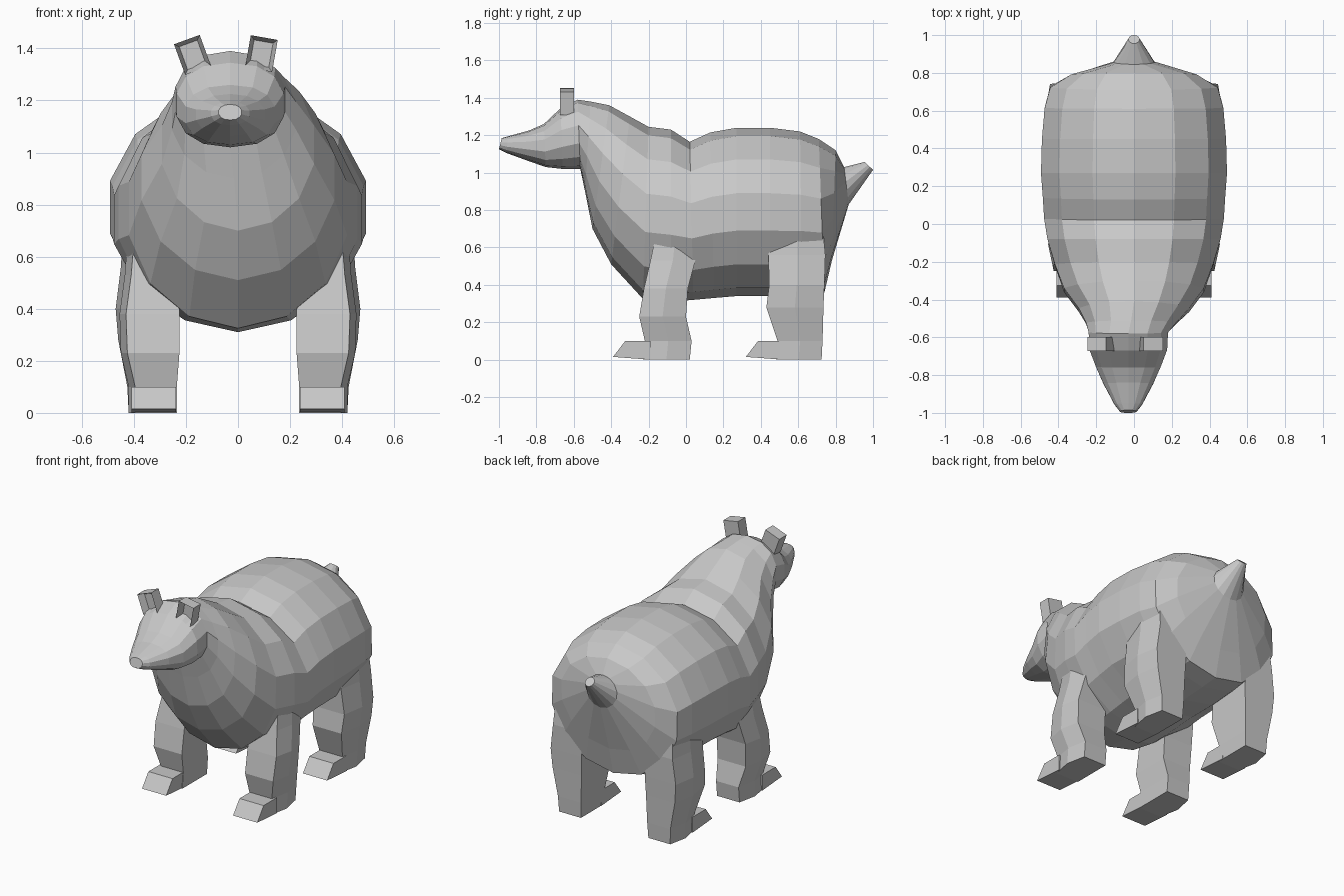
import bpy, bmesh, math
from mathutils import Matrix, Vector

if "Cube" in bpy.data.objects:
    bpy.data.objects.remove(bpy.data.objects["Cube"])

fur = bpy.data.materials.new("fur grey")
fur.diffuse_color = (0.58, 0.58, 0.58, 1)
fur.use_nodes = True
fur.node_tree.nodes["Principled BSDF"].inputs["Base Color"].default_value = fur.diffuse_color


def finish(bm, name):
    bmesh.ops.recalc_face_normals(bm, faces=bm.faces)
    me = bpy.data.meshes.new(name)
    bm.to_mesh(me)
    bm.free()
    me.materials.append(fur)
    ob = bpy.data.objects.new(name, me)
    bpy.context.collection.objects.link(ob)
    return ob


def loft(bm, rings):
    """Skin a list of equal-length point rings and cap both ends."""
    vr = [[bm.verts.new(p) for p in r] for r in rings]
    n = len(vr[0])
    for a, b in zip(vr, vr[1:]):
        for i in range(n):
            j = (i + 1) % n
            bm.faces.new((a[i], a[j], b[j], b[i]))
    bm.faces.new(vr[0])
    bm.faces.new(vr[-1])


def hoop(ty, tz, by, bz, hw, cx=0.0, p=1.0, n=14):
    """Rounded ring from a top point to a bottom point, in a tilted plane."""
    pts = []
    for i in range(n):
        t = 2 * math.pi * i / n
        s, c = math.sin(t), math.cos(t)
        s = math.copysign(abs(s) ** p, s)
        c = math.copysign(abs(c) ** p, c)
        pts.append((cx + hw * s, (ty + by) / 2 + c * (ty - by) / 2,
                    (tz + bz) / 2 + c * (tz - bz) / 2))
    return pts


# Body, neck, head and tail as one skin: top y, z, bottom y, z, half width, x shift
sections = [
    (-0.985, 1.185, -1.00, 1.125, 0.045, -0.03, 0.9),
    (-0.95, 1.195, -0.96, 1.105, 0.075, -0.03, 0.9),
    (-0.84, 1.225, -0.85, 1.065, 0.135, -0.03, 0.9),
    (-0.76, 1.26, -0.75, 1.03, 0.175, -0.03, 0.85),
    (-0.67, 1.345, -0.66, 1.02, 0.21, -0.03, 0.85),
    (-0.58, 1.39, -0.565, 1.02, 0.215, -0.03, 0.9),
    (-0.51, 1.38, -0.54, 0.90, 0.245, -0.015),
    (-0.41, 1.36, -0.50, 0.70, 0.30),
    (-0.30, 1.30, -0.40, 0.51, 0.38),
    (-0.20, 1.245, -0.23, 0.325, 0.43),
    (-0.08, 1.23, -0.08, 0.31, 0.47),
    (0.02, 1.165, 0.04, 0.32, 0.488),
    (0.13, 1.215, 0.15, 0.33, 0.495),
    (0.27, 1.24, 0.27, 0.34, 0.505),
    (0.45, 1.24, 0.45, 0.34, 0.50),
    (0.61, 1.22, 0.62, 0.35, 0.485),
    (0.71, 1.18, 0.74, 0.36, 0.455),
    (0.80, 1.12, 0.78, 0.53, 0.34),
    (0.845, 1.03, 0.87, 0.83, 0.11),
    (0.955, 1.057, 1.00, 1.015, 0.03),
]
bm = bmesh.new()
loft(bm, [hoop(*s) for s in sections])
finish(bm, "body")


# Legs: height, front y, back y, inner x, outer x
def leg_ring(z, y0, y1, x0, x1):
    ym, xm = (y0 + y1) / 2, x1 - 0.025
    return [(x0, y0, z), (x0, y1, z), (xm, y1, z), (x1, ym, z), (xm, y0, z)]


legs = {
    "front": [(0.00, -0.23, 0.02, 0.235, 0.42), (0.10, -0.22, 0.03, 0.235, 0.42),
              (0.23, -0.25, 0.00, 0.225, 0.45), (0.38, -0.225, 0.01, 0.225, 0.455),
              (0.53, -0.19, 0.05, 0.23, 0.435), (0.72, -0.15, 0.05, 0.25, 0.42)],
    "hind": [(0.00, 0.48, 0.725, 0.24, 0.42), (0.10, 0.49, 0.73, 0.235, 0.425),
             (0.28, 0.43, 0.735, 0.23, 0.46), (0.40, 0.445, 0.74, 0.225, 0.47),
             (0.56, 0.44, 0.745, 0.23, 0.45), (0.72, 0.46, 0.73, 0.25, 0.44)],
}
toes = {"front": -0.39, "hind": 0.32}
for place, rows in legs.items():
    for side, sx in (("left", 1), ("right", -1)):
        bm = bmesh.new()
        loft(bm, [leg_ring(*r) for r in rows])
        # wedge-shaped paw reaching forward
        ty = toes[place]
        prof = [(ty, 0.015), (ty + 0.065, 0.10), (ty + 0.20, 0.10), (ty + 0.20, 0.0)]
        loft(bm, [[(x, y, z) for y, z in prof] for x in (0.238, 0.41)])
        bmesh.ops.scale(bm, vec=(sx, 1, 1), verts=bm.verts)
        finish(bm, f"{place}_leg_{side}")

# Ears: tapered blocks with a hollow in the front face
for side, x, z, roll in (("right", -0.175, 1.375, -20), ("left", 0.09, 1.38, 10)):
    bm = bmesh.new()
    bmesh.ops.create_cube(bm, size=1)
    bmesh.ops.scale(bm, vec=(0.105, 0.075, 0.125), verts=bm.verts)
    front = min(bm.faces, key=lambda f: f.calc_center_median().y)
    bmesh.ops.inset_region(bm, faces=[front], thickness=0.022)
    bmesh.ops.translate(bm, vec=(0, 0.045, 0), verts=front.verts)
    bmesh.ops.transform(bm, verts=bm.verts, matrix=Matrix.Translation(Vector((x, -0.635, z)))
                        @ Matrix.Rotation(math.radians(roll), 4, 'Y'))
    finish(bm, f"ear_{side}")
